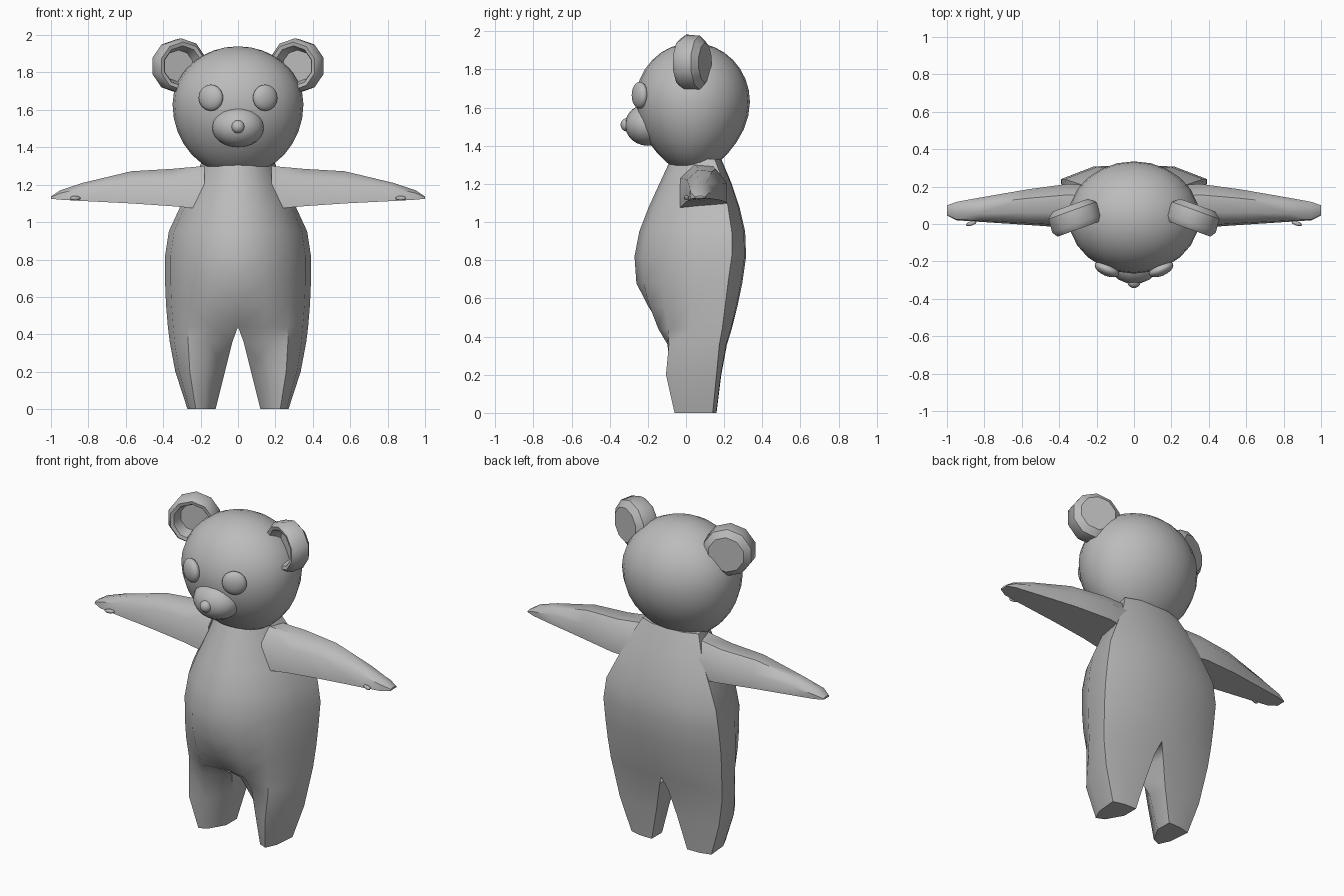
import bpy, bmesh, math
from mathutils import Matrix, Vector

if "Cube" in bpy.data.objects:
    bpy.data.objects.remove(bpy.data.objects["Cube"])

grey = bpy.data.materials.new("plush grey")
grey.diffuse_color = (0.5, 0.5, 0.5, 1)
grey.use_nodes = True
grey.node_tree.nodes["Principled BSDF"].inputs["Base Color"].default_value = grey.diffuse_color


def finish(name, bm, mirror=False, angle=40):
    """Turn a bmesh into a shaded, optionally x-mirrored object."""
    bmesh.ops.recalc_face_normals(bm, faces=bm.faces)
    mesh = bpy.data.meshes.new(name)
    bm.to_mesh(mesh)
    bm.free()
    mesh.materials.append(grey)
    ob = bpy.data.objects.new(name, mesh)
    bpy.context.collection.objects.link(ob)
    bpy.ops.object.select_all(action='DESELECT')
    ob.select_set(True)
    bpy.context.view_layer.objects.active = ob
    bpy.ops.object.shade_smooth_by_angle(angle=math.radians(angle))
    if mirror:
        mod = ob.modifiers.new("mirror", 'MIRROR')
        mod.merge_threshold = 0.0005
    return ob


def loft(rings, skip=lambda level, side: False):
    """Join rings of points with quads and cap both ends."""
    bm = bmesh.new()
    rows = [[bm.verts.new(p) for p in ring] for ring in rings]
    n = len(rows[0])
    for i in range(len(rows) - 1):
        for j in range(n):
            if not skip(i, j):
                k = (j + 1) % n
                bm.faces.new((rows[i][j], rows[i][k], rows[i + 1][k], rows[i + 1][j]))
    bm.faces.new(rows[0])
    bm.faces.new(rows[-1])
    return bm


def ball(name, centre, radii, turn=0, mirror=False, segs=(20, 12)):
    bm = bmesh.new()
    bmesh.ops.create_uvsphere(bm, u_segments=segs[0], v_segments=segs[1], radius=1)
    m = (Matrix.Translation(centre) @ Matrix.Rotation(turn, 4, 'Z')
         @ Matrix.Diagonal((*radii, 1)))
    bm.transform(m)
    return finish(name, bm, mirror, 80)


# Body and legs: half sections (z, inner x, outer x, front y, crease y, back y, roundness)
levels = [
    (0.00, 0.12, 0.27, -0.06, 0.14, 0.16, 0),
    (0.20, 0.07, 0.335, -0.105, 0.16, 0.185, 0),
    (0.36, 0.03, 0.365, -0.125, 0.175, 0.215, 0.4),
    (0.44, 0, 0.375, -0.175, 0.19, 0.24, 0.75),
    (0.56, 0, 0.385, -0.225, 0.205, 0.27, 0.9),
    (0.68, 0, 0.39, -0.26, 0.22, 0.295, 1),
    (0.82, 0, 0.39, -0.27, 0.24, 0.315, 1),
    (0.95, 0, 0.37, -0.245, 0.24, 0.31, 1),
    (1.08, 0, 0.31, -0.195, 0.22, 0.28, 1),
    (1.20, 0, 0.25, -0.14, 0.20, 0.24, 1),
    (1.33, 0, 0.19, -0.08, 0.15, 0.185, 1),
]
leg_depth = (0.4, 0.9, 1, 0.65, 0)
rings = []
for z, xi, xo, yf, yc, yb, k in levels:
    ring = []
    for i in range(5):
        a = math.radians(22.5 * i)
        depth = leg_depth[i] * (1 - k) + math.cos(a) * k
        ring.append((xi + (xo - xi) * math.sin(a), yc - (yc - yf) * depth, z))
    ring.append((xi + (xo - xi) * 0.55, yc + (yb - yc) * 0.9, z))
    ring.append((xi, yb, z))
    rings.append(ring)
# the inner wall exists only below the crotch
bm = loft(rings, lambda level, side: side == 6 and level >= 3)
finish("body_and_legs", bm, True, 42)

# Arms: tapered, flat underneath (x, front y, back y, bottom z, top z)
arm = [
    (0.18, -0.04, 0.20, 1.07, 1.30),
    (0.35, -0.02, 0.215, 1.085, 1.285),
    (0.57, -0.005, 0.185, 1.10, 1.272),
    (0.83, 0.012, 0.14, 1.113, 1.21),
    (0.95, 0.02, 0.118, 1.12, 1.17),
    (1.00, 0.045, 0.10, 1.125, 1.137),
]
outline = [(0, 0), (1, 0.08), (1, 0.6), (0.75, 0.97), (0.35, 1), (0.05, 0.7)]
bm = loft([[(x, yf + (yb - yf) * u, zb + (zt - zb) * v) for u, v in outline]
           for x, yf, yb, zb, zt in arm])
finish("arms", bm, True, 45)
ball("thumbs", (0.87, 0.003, 1.128), (0.03, 0.012, 0.012), -0.3, True, (8, 6))

# Head: round above, longer and narrowing towards the neck below
bm = bmesh.new()
bmesh.ops.create_uvsphere(bm, u_segments=24, v_segments=16, radius=1)
for v in bm.verts:
    x, y, z = v.co
    squeeze = 1 - 0.25 * z * z if z < 0 else 1
    v.co = (0.35 * x, 0.035 + 0.30 * y * squeeze, 1.63 + z * (0.38 if z < 0 else 0.31))
finish("head", bm, False, 80)

# Face
ball("snout", (0, -0.20, 1.51), (0.14, 0.12, 0.11))
ball("nose", (0, -0.31, 1.51), (0.035, 0.033, 0.035), segs=(16, 10))
ball("eyes", (0.145, -0.242, 1.665), (0.07, 0.035, 0.07), 0.42, True)

# Ears: thick cupped discs facing forwards and slightly inwards
profile = [(-0.075, 0.105), (-0.045, 0.142), (0.03, 0.148), (0.06, 0.128),
           (0.055, 0.108), (0.045, 0.102), (-0.01, 0.085)]
normal = Vector((-0.34, -0.94, 0))
across = Vector((0.94, -0.34, 0))
centre = Vector((0.315, 0.03, 1.835))
rings = []
for off, r in profile:
    ring = []
    for i in range(10):
        a = 2 * math.pi * (i + 0.5) / 10
        ring.append(centre + normal * off + across * (r * math.cos(a))
                    + Vector((0, 0, r * math.sin(a))))
    rings.append(ring)
finish("ears", loft(rings), True, 38)
